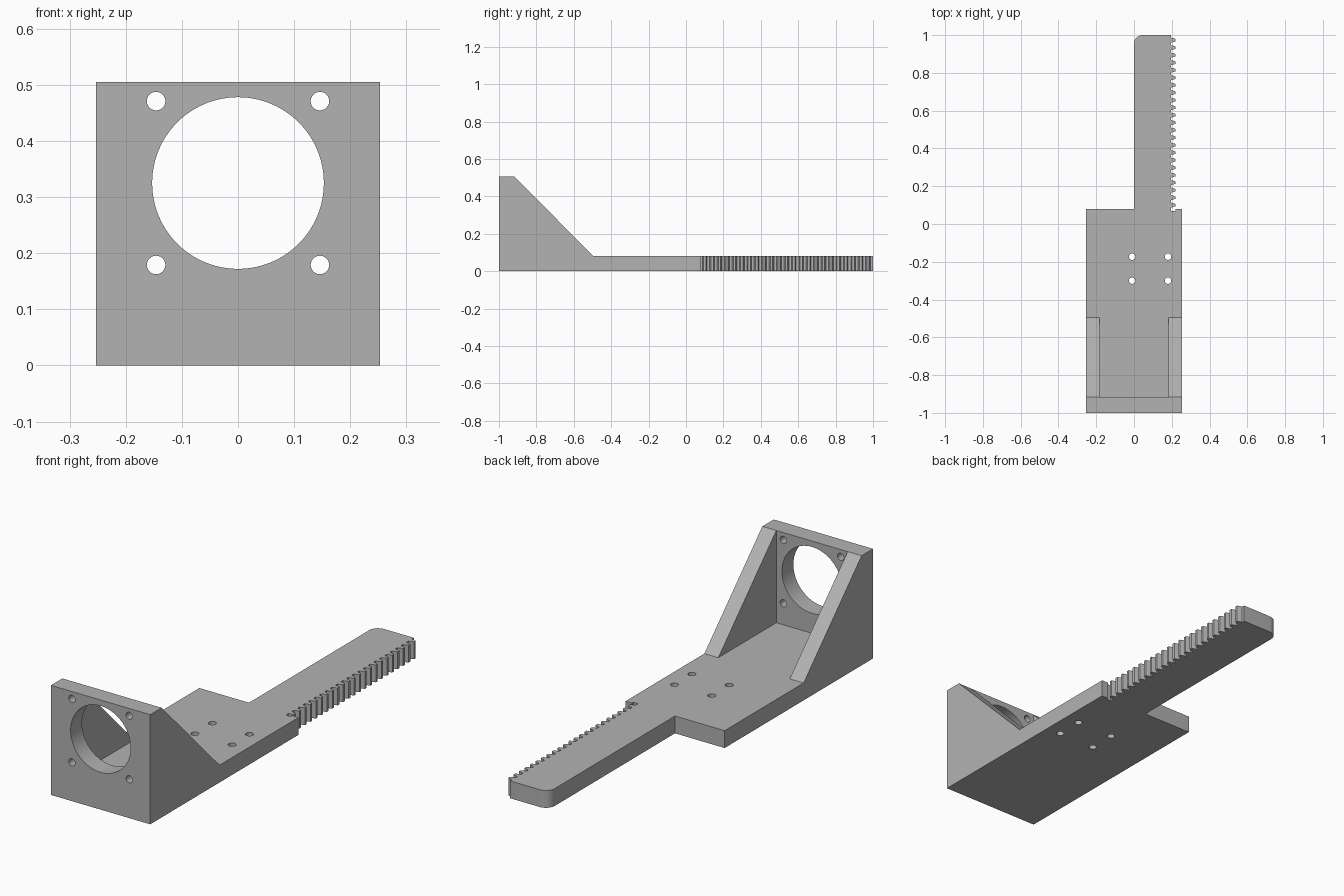
import bpy, bmesh, math
from mathutils import Matrix, Vector

if "Cube" in bpy.data.objects:
    bpy.data.objects.remove(bpy.data.objects["Cube"])

HALF_W, THICK, HEIGHT = 0.253, 0.08, 0.505

grey = bpy.data.materials.new("plain grey")
grey.use_nodes = True
GREY = (0.448, 0.448, 0.448, 1)
grey.diffuse_color = GREY
grey.node_tree.nodes["Principled BSDF"].inputs["Base Color"].default_value = GREY


def finish(name, bm):
    bmesh.ops.recalc_face_normals(bm, faces=bm.faces)
    mesh = bpy.data.meshes.new(name)
    bm.to_mesh(mesh)
    bm.free()
    mesh.materials.append(grey)
    obj = bpy.data.objects.new(name, mesh)
    bpy.context.collection.objects.link(obj)
    return obj


def extrude(name, points, direction):
    """Extrude a closed outline of 3D points along a vector."""
    bm = bmesh.new()
    face = bm.faces.new([bm.verts.new(p) for p in points])
    grown = bmesh.ops.extrude_face_region(bm, geom=[face])["geom"]
    verts = [g for g in grown if isinstance(g, bmesh.types.BMVert)]
    bmesh.ops.translate(bm, verts=verts, vec=Vector(direction))
    return finish(name, bm)


def box(name, x0, x1, y0, y1, z0, z1):
    outline = [(x0, y0, z0), (x1, y0, z0), (x1, y1, z0), (x0, y1, z0)]
    return extrude(name, outline, (0, 0, z1 - z0))


def cylinder(name, centre, radius, depth, segments, along_y=False):
    bm = bmesh.new()
    turn = Matrix.Rotation(math.pi / 2, 4, 'X') if along_y else Matrix()
    bmesh.ops.create_cone(bm, cap_ends=True, segments=segments, radius1=radius,
                          radius2=radius, depth=depth,
                          matrix=Matrix.Translation(centre) @ turn)
    return finish(name, bm)


def cut(target, cutter):
    mod = target.modifiers.new("cut", 'BOOLEAN')
    mod.operation, mod.solver, mod.object = 'DIFFERENCE', 'EXACT', cutter
    bpy.context.view_layer.objects.active = target
    bpy.ops.object.modifier_apply(modifier=mod.name)
    bpy.data.objects.remove(cutter)


# Bracket: side silhouette with sloped gussets, pocket cut between them
side = [(-1, 0), (THICK, 0), (THICK, THICK), (-0.495, THICK), (-0.917, HEIGHT), (-1, HEIGHT)]
bracket = extrude("motor_bracket", [(-HALF_W, y, z) for y, z in side], (2 * HALF_W, 0, 0))
cut(bracket, box("pocket_cutter", -0.182, 0.182, -0.917, -0.45, THICK, 0.7))

# Large opening and four screw holes in the upright plate
cut(bracket, cylinder("opening_cutter", (0, -0.96, 0.325), 0.153, 0.2, 96, True))
for x in (-0.146, 0.146):
    for z in (0.179, 0.471):
        cut(bracket, cylinder("screw_cutter", (x, -0.96, z), 0.0165, 0.2, 32, True))

# Four mounting holes in the base
for x in (-0.01, 0.18):
    for y in (-0.3, -0.173):
        cut(bracket, cylinder("mount_cutter", (x, y, 0.04), 0.017, 0.3, 32))

# Notch in the base for the first tooth gap
cut(bracket, box("notch_cutter", 0.196, 0.22, 0.069, 0.1, -0.1, 0.2))

# Rack bar: toothed right edge, rounded far left corner
ROOT, TIP, PITCH, TEETH = 0.196, 0.22, 0.0397, 23
outline = [(0, THICK), (ROOT, THICK)]
for i in range(TEETH):
    y = 0.1 + i * PITCH
    outline += [(ROOT, y - 0.013), (0.208, y - 0.0105), (TIP, y - 0.006),
                (TIP, y + 0.006), (0.208, y + 0.0105), (ROOT, y + 0.013)]
outline.append((ROOT, 1))
R = 0.045
for i in range(9):
    a = math.pi / 2 * (1 + i / 8)
    outline.append((R + R * math.cos(a), 1 - R + R * math.sin(a)))
rack = extrude("toothed_rack", [(x, y, 0) for x, y in outline], (0, 0, THICK))

# Smooth round surfaces, keep hard edges
for obj in (bracket, rack):
    bpy.ops.object.select_all(action='DESELECT')
    obj.select_set(True)
    bpy.context.view_layer.objects.active = obj
    bpy.ops.object.shade_smooth_by_angle(angle=math.radians(20))
